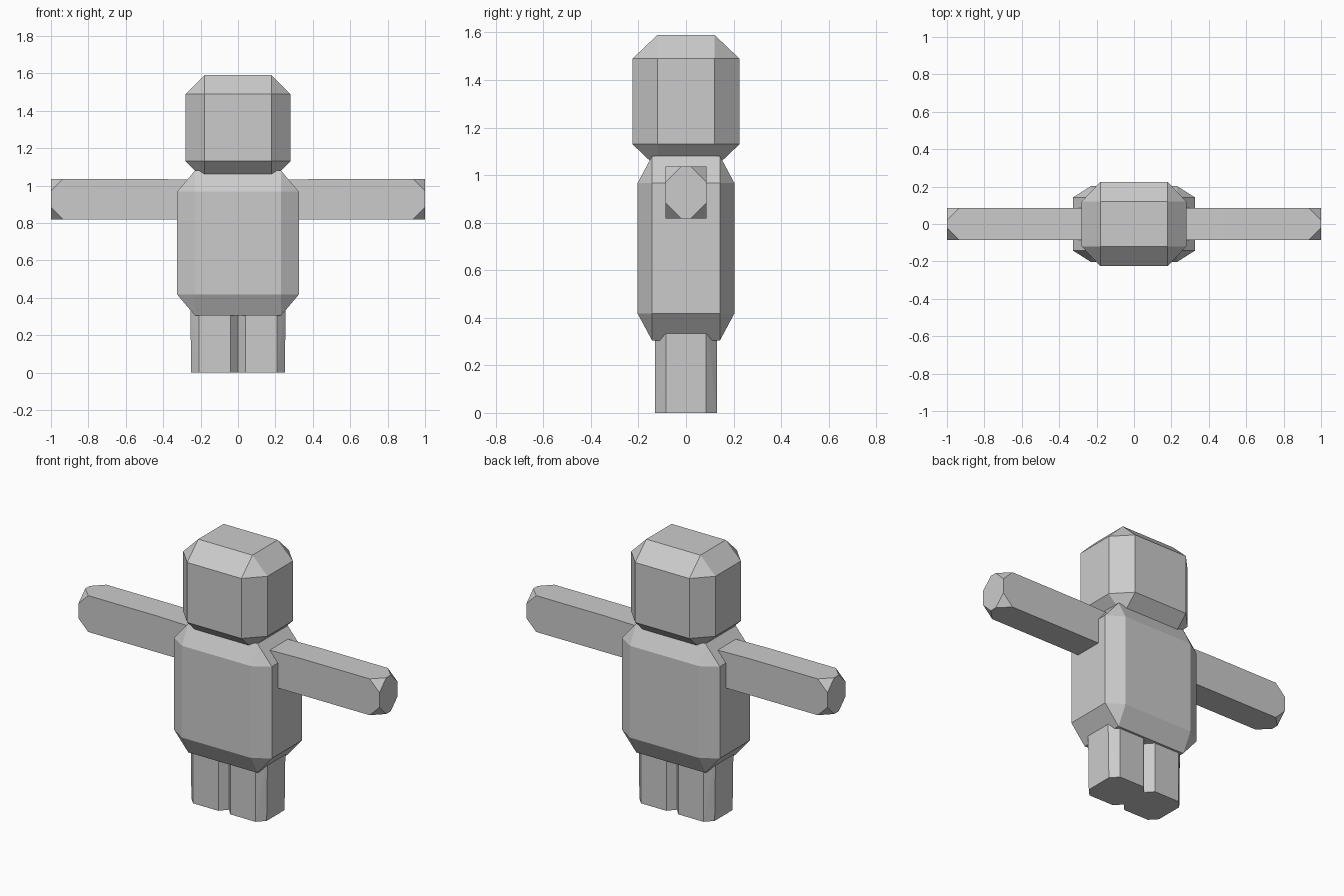
import bpy, bmesh

if "Cube" in bpy.data.objects:
    bpy.data.objects.remove(bpy.data.objects["Cube"])

grey = bpy.data.materials.new("plain grey")
grey.diffuse_color = (0.6, 0.6, 0.6, 1)
grey.use_nodes = True
grey.node_tree.nodes["Principled BSDF"].inputs["Base Color"].default_value = grey.diffuse_color


def hull(name, points):
    """Convex flat-faced solid around the given points."""
    bm = bmesh.new()
    for p in points:
        bm.verts.new(p)
    bmesh.ops.convex_hull(bm, input=bm.verts[:])
    bmesh.ops.dissolve_limit(bm, angle_limit=0.003, verts=bm.verts[:], edges=bm.edges[:])
    bmesh.ops.recalc_face_normals(bm, faces=bm.faces[:])
    mesh = bpy.data.meshes.new(name)
    bm.to_mesh(mesh)
    bm.free()
    mesh.materials.append(grey)
    obj = bpy.data.objects.new(name, mesh)
    bpy.context.collection.objects.link(obj)
    return obj


def chamfered_box(name, half, cut, z):
    """Box with every edge cut flat, leaving triangles at the corners."""
    points = []
    for sx in (-1, 1):
        for sy in (-1, 1):
            for sz in (-1, 1):
                for full in range(3):
                    p = [half[i] - (0 if i == full else cut[i]) for i in range(3)]
                    points.append((sx * p[0], sy * p[1], z + sz * p[2]))
    return hull(name, points)


# Head and torso
chamfered_box("head", (0.28, 0.225, 0.28), (0.1, 0.105, 0.1), 1.31)
chamfered_box("torso", (0.325, 0.203, 0.3875), (0.095, 0.06, 0.112), 0.6925)

for side, label in ((-1, "left"), (1, "right")):
    # Arm: sharp-edged bar, outer corners cut off, slightly thinner at the shoulder
    c, z0, z1, w = 0.065, 0.818, 1.036, 0.086
    arm = []
    for sy in (-1, 1):
        arm += [(side * 0.2, sy * w, z0), (side * 0.2, sy * w, z1 - 0.006),
                (side * 0.48, sy * w, z1)]
        for z, sz in ((z0, 1), (z1, -1)):
            arm += [(side * (1 - c), sy * w, z), (side, sy * (w - c), z),
                    (side, sy * w, z + sz * c)]
    hull(label + "_arm", arm)

    # Leg: eight-sided column, inner faces meeting at the middle
    leg = []
    for z, outer in ((0, 0.25), (0.4, 0.256)):
        for sy in (-1, 1):
            leg += [(0, sy * 0.085, z), (side * 0.04, sy * 0.13, z),
                    (side * 0.208, sy * 0.13, z), (side * outer, sy * 0.085, z)]
    hull(label + "_leg", leg)
